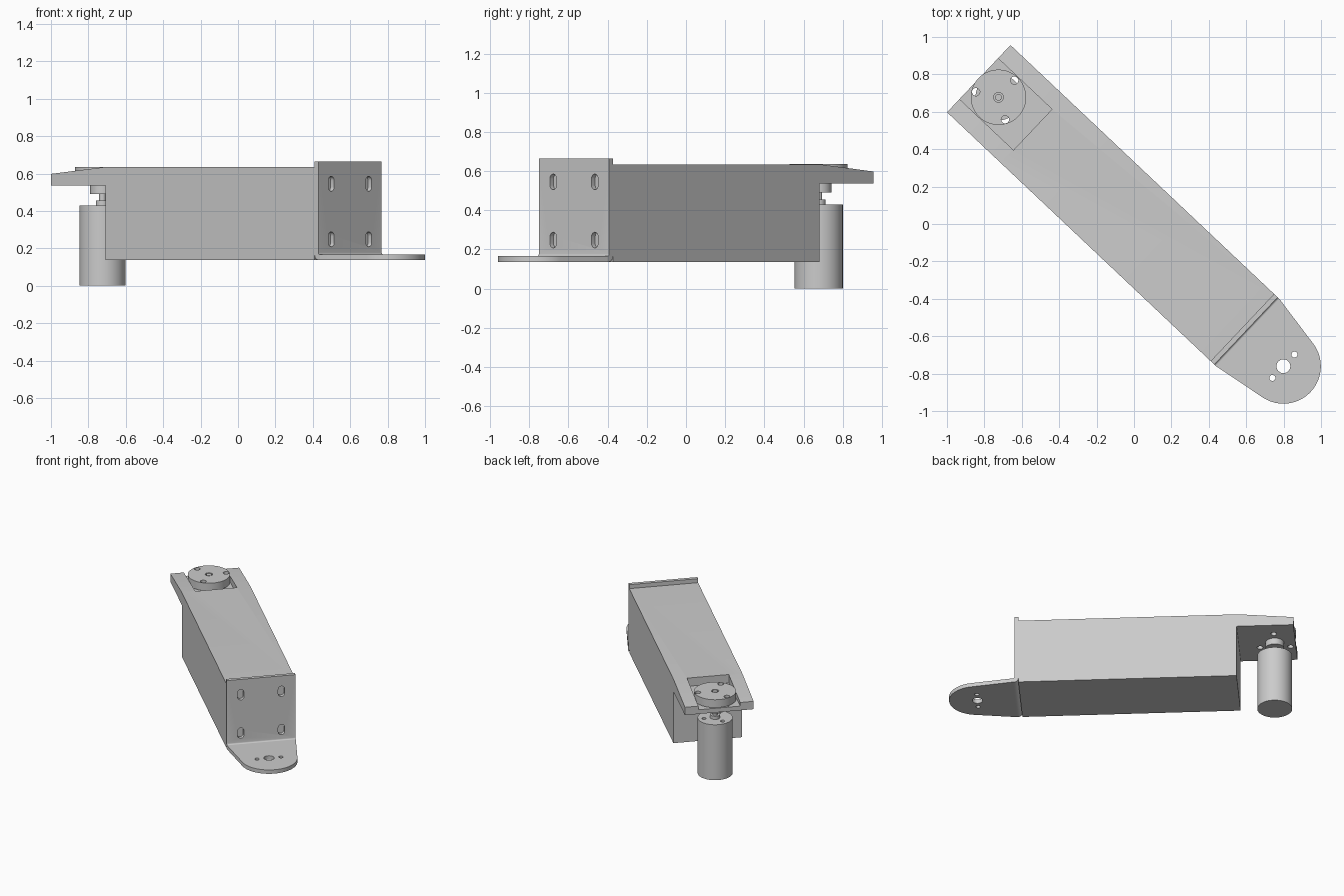
import bpy, bmesh
from math import radians, cos, sin, pi, acos, atan2, hypot
from mathutils import Matrix, Vector

if "Cube" in bpy.data.objects:
    bpy.data.objects.remove(bpy.data.objects["Cube"])

grey = bpy.data.materials.new("plain grey")
grey.use_nodes = True
colour = (0.6, 0.6, 0.6, 1)
grey.diffuse_color = colour
grey.node_tree.nodes["Principled BSDF"].inputs["Base Color"].default_value = colour

# Everything is built with x along the arm, then turned to its diagonal pose
POSE = Matrix.Translation((-0.83, 0.777, 0)) @ Matrix.Rotation(radians(-43.35), 4, "Z")
HALF = 0.247          # half width of the arm
ARM_END = 1.938       # where the bracket bolts on
HUB = 0.145           # motor axis along the arm
TAB = 2.24            # centre of the rounded tab


def prism(name, points, lo, hi, axis="z"):
    """Extrude a flat outline along z, or an x-z profile along y, or a y-z profile along x."""
    place = {"z": lambda a, b, c: (a, b, c),
             "y": lambda a, b, c: (a, c, b),
             "x": lambda a, b, c: (c, a, b)}[axis]
    bm = bmesh.new()
    face = bm.faces.new([bm.verts.new(place(a, b, lo)) for a, b in points])
    top = bmesh.ops.extrude_face_region(bm, geom=[face])["geom"]
    move = Vector(place(0, 0, hi - lo))
    bmesh.ops.translate(bm, vec=move, verts=[g for g in top if isinstance(g, bmesh.types.BMVert)])
    bmesh.ops.recalc_face_normals(bm, faces=bm.faces)
    mesh = bpy.data.meshes.new(name)
    bm.to_mesh(mesh)
    bm.free()
    mesh.materials.append(grey)
    ob = bpy.data.objects.new(name, mesh)
    ob.matrix_world = POSE
    bpy.context.collection.objects.link(ob)
    return ob


def arc(x, y, r, start, end, steps):
    return [(x + r * cos(start + (end - start) * i / steps),
             y + r * sin(start + (end - start) * i / steps)) for i in range(steps + 1)]


def disc(name, x, y, r, lo, hi, steps=48):
    return prism(name, arc(x, y, r, 0, 2 * pi, steps)[:-1], lo, hi)


def rect(x0, x1, y0, y1):
    return [(x0, y0), (x1, y0), (x1, y1), (x0, y1)]


def activate(ob):
    bpy.ops.object.select_all(action="DESELECT")
    ob.select_set(True)
    bpy.context.view_layer.objects.active = ob


def cut(ob, cutters):
    for cutter in cutters:
        cutter.hide_render = True
        mod = ob.modifiers.new("cut", "BOOLEAN")
        mod.operation = "DIFFERENCE"
        mod.solver = "EXACT"
        mod.object = cutter
        activate(ob)
        bpy.ops.object.modifier_apply(modifier=mod.name)
        bpy.data.objects.remove(cutter)


def bolt_holes(radius, r, lo, hi):
    """Three holes spaced evenly round the motor axis."""
    return [disc("hole_cutter", HUB + radius * cos(a), radius * sin(a), r, lo, hi, 20)
            for a in (radians(90 + 120 * i) for i in range(3))]


# Arm: box beam with a thin tapered overhang, pocketed for the output disc
arm = prism("arm", [(0, 0.537), (0, 0.598), (0.39, 0.634), (ARM_END, 0.634),
                    (ARM_END, 0.137), (0.4, 0.137), (0.4, 0.537)], -HALF, HALF, "y")
cut(arm, [prism("pocket_cutter", rect(-0.05, 0.397, -0.15, 0.15), 0.57, 0.8)]
    + bolt_holes(0.124, 0.021, 0.5, 0.6))

# Bracket wall: bent sheet with four upright slots
wall_front = ARM_END + 0.027
profile = [(ARM_END, 0.665)]
profile += arc(ARM_END + 0.03, 0.167, 0.03, pi, 1.5 * pi, 6)
profile += [(wall_front + 0.012, 0.137), (wall_front + 0.012, 0.167)]
profile += arc(wall_front + 0.01, 0.177, 0.01, 1.5 * pi, pi, 4) + [(wall_front, 0.665)]
wall = prism("bracket_wall", profile, -HALF, HALF, "y")
slots = []
for y in (-0.146, 0.146):
    for z in (0.248, 0.545):
        outline = arc(y, z + 0.017, 0.023, 0, pi, 10) + arc(y, z - 0.017, 0.023, pi, 2 * pi, 10)
        slots.append(prism("slot_cutter", outline, ARM_END - 0.05, ARM_END + 0.1, "x"))
cut(wall, slots)

# Bracket tab: straight flanks running tangent into a round end, three holes
back = wall_front + 0.012
reach = atan2(HALF, back - TAB) - acos(0.2 / hypot(back - TAB, HALF))
tab = prism("bracket_tab", [(back, -HALF)] + arc(TAB, 0, 0.2, -reach, reach, 40) + [(back, HALF)],
            0.137, 0.167)
cut(tab, [disc("hole_cutter", TAB, y, r, 0.1, 0.2, 24)
          for y, r in ((0, 0.037), (0.086, 0.016), (-0.086, 0.016))])

# Output disc with bolt holes and a bore round the shaft
output = disc("output_disc", HUB, 0, 0.148, 0.575, 0.636, 64)
cut(output, bolt_holes(0.124, 0.021, 0.5, 0.7) + [disc("bore_cutter", HUB, 0, 0.026, 0.61, 0.7, 24)])

# Motor with mounting holes, collar, shaft and hub
motor = disc("motor", HUB, 0, 0.123, 0, 0.43, 64)
cut(motor, bolt_holes(0.08, 0.015, 0.39, 0.5))
collar = disc("motor_collar", HUB, 0, 0.035, 0.43, 0.455, 32)
shaft = disc("motor_shaft", HUB, 0, 0.018, 0.43, 0.634, 32)
hub = disc("hub", HUB, 0, 0.066, 0.49, 0.58, 40)

for ob in (arm, wall, tab, output, motor, collar, shaft, hub):
    activate(ob)
    bpy.ops.object.shade_smooth_by_angle(angle=radians(30))
